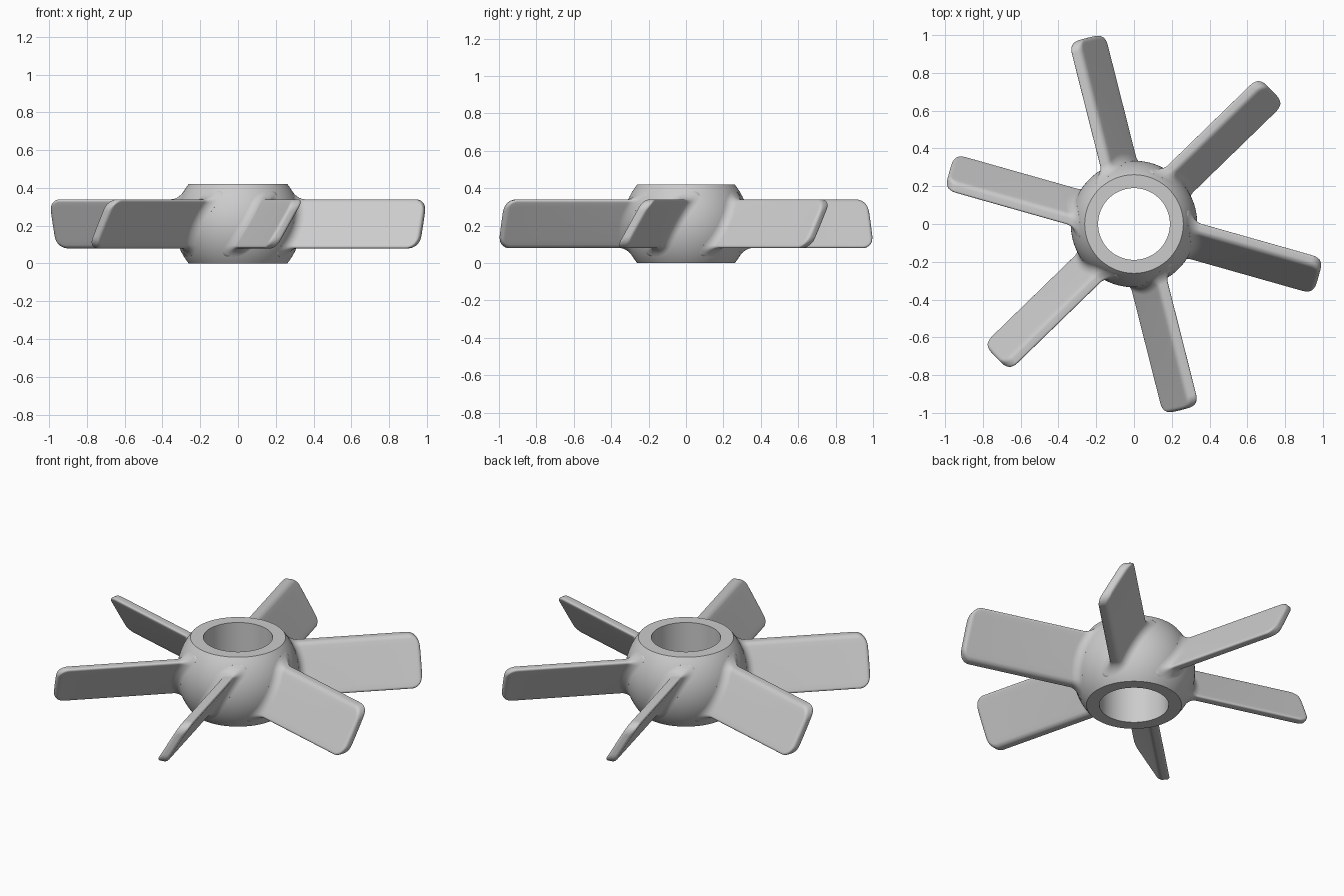
import bpy, bmesh, math
from math import sin, cos, pi, sqrt, radians

if "Cube" in bpy.data.objects:
    bpy.data.objects.remove(bpy.data.objects["Cube"])

HUB_R, MID_Z, BORE = 0.335, 0.21, 0.19
TIP_R = 1.016
HALF_T, HALF_H, CORNER = 0.03, 0.13, 0.018   # blade section half thickness, half height, rounding
SLOPE = 0.58                                  # sideways lean per unit of height
FILLET = 0.045


def finish(name, bm, angle):
    bmesh.ops.recalc_face_normals(bm, faces=bm.faces[:])
    me = bpy.data.meshes.new(name)
    bm.to_mesh(me)
    bm.free()
    ob = bpy.data.objects.new(name, me)
    bpy.context.collection.objects.link(ob)
    bpy.ops.object.select_all(action='DESELECT')
    ob.select_set(True)
    bpy.context.view_layer.objects.active = ob
    bpy.ops.object.shade_smooth_by_angle(angle=radians(angle))
    return ob


def skin(bm, rings, close):
    n = len(rings[0])
    pairs = list(zip(rings, rings[1:])) + ([(rings[-1], rings[0])] if close else [])
    for a, b in pairs:
        for i in range(n):
            j = (i + 1) % n
            bm.faces.new((a[i], a[j], b[j], b[i]))


def section(h, w, r):
    """Rounded rectangle (t, height), right side upward then left side downward."""
    r = min(r, h * 0.98)
    low = [(h - r + r * cos(a), -w + r + r * sin(a)) for a in [-pi / 2 + k * pi / 12 for k in range(7)]]
    mid = [(h, (w - r) * (-1 + k / 5)) for k in range(1, 10)]
    right = low + mid + [(t, -z) for t, z in reversed(low)]
    return right + [(-t, z) for t, z in reversed(right)]


# Hub: truncated ball with a straight bore
bm = bmesh.new()
a0 = math.asin(MID_Z / HUB_R)
profile = [(BORE, 0)]
for k in range(25):
    a = -a0 + 2 * a0 * k / 24
    profile.append((HUB_R * cos(a), MID_Z + HUB_R * sin(a)))
profile.append((BORE, 2 * MID_Z))
SEG = 96
rings = [[bm.verts.new((r * cos(2 * pi * s / SEG), r * sin(2 * pi * s / SEG), z)) for r, z in profile]
         for s in range(SEG)]
skin(bm, rings, True)
finish("hub", bm, 30)


# Blades: leaning rounded slabs, flared into the hub and rounded at the tip
def quarter(r, s):
    """Inset of a quarter-round of radius r at distance s from its end."""
    return r - sqrt(max(0, r * r - (r - s) ** 2)) if s < r else 0


def make_blade(name, ang):
    bm = bmesh.new()
    rings = []

    def add(pts):
        rings.append([bm.verts.new((u * cos(ang) - v * sin(ang), u * sin(ang) + v * cos(ang), MID_Z + z))
                      for u, v, z in pts])

    # root fillet follows the ball surface
    for k in range(-1, 9):
        s = -0.02 if k < 0 else FILLET * (1 - cos(k * pi / 16))
        d = quarter(FILLET, max(s, 0))
        pts = []
        for t, z in section(HALF_T + d, HALF_H + d, CORNER + d):
            v = t + SLOPE * z
            pts.append((sqrt(HUB_R ** 2 - v * v - z * z) + s, v, z))
        add(pts)
    # tip follows a circle round the hub axis
    for k in range(13):
        e = 0.06 * (1 - sin(k * pi / 24))
        pts = []
        for t, z in section(HALF_T - quarter(0.02, e), HALF_H - quarter(0.06, e), CORNER):
            v = t + SLOPE * z
            pts.append((sqrt(TIP_R ** 2 - v * v) - e, v, z))
        add(pts)
    skin(bm, rings, False)
    for ring in (rings[0], rings[-1]):
        n = len(ring)
        for i in range(n // 2 - 1):
            bm.faces.new((ring[i], ring[i + 1], ring[n - 2 - i], ring[n - 1 - i]))
    finish(name, bm, 50)


for i in range(6):
    make_blade(f"blade_{i + 1}", radians(-15.8 + 60 * i))
